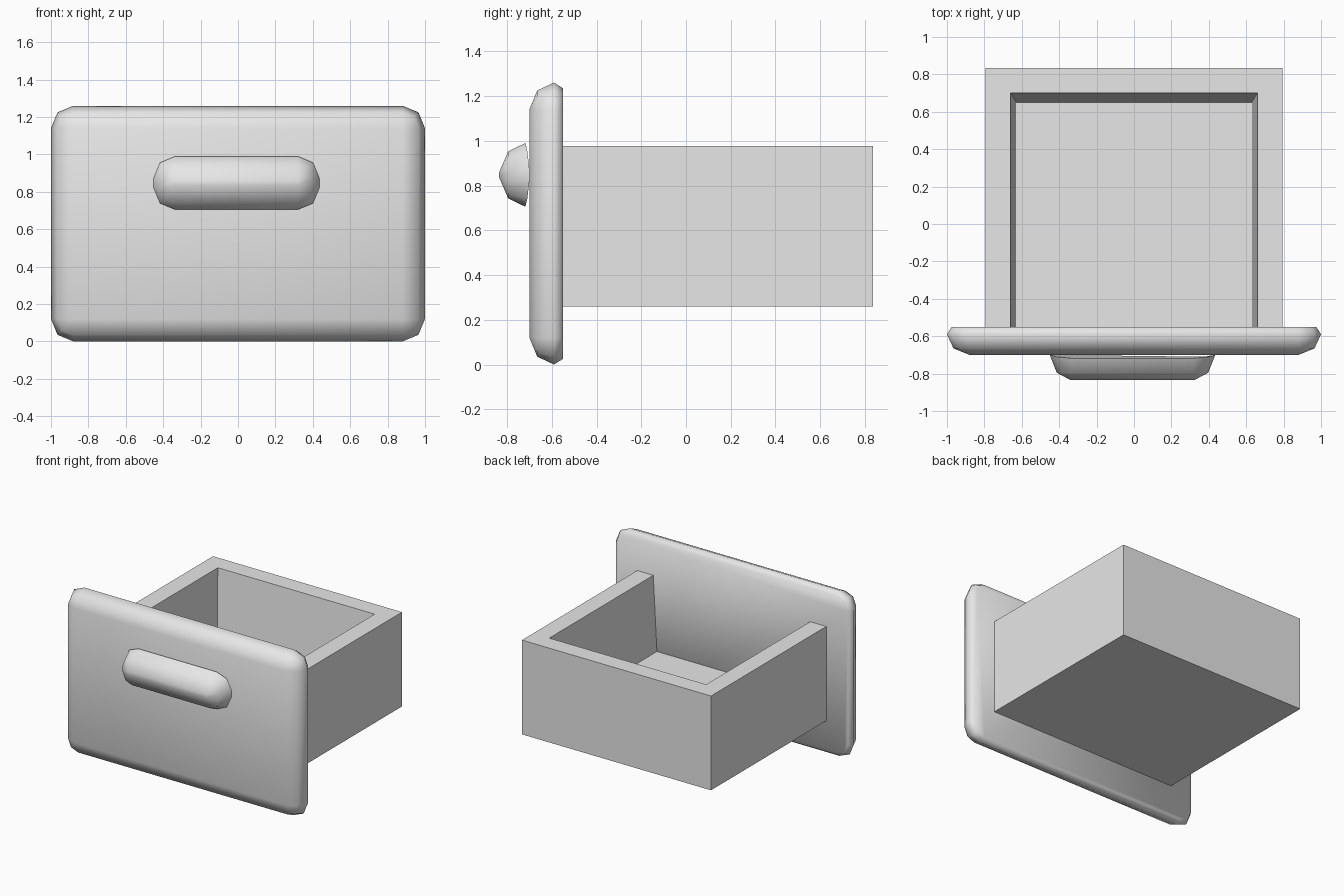
import bpy
import bmesh
import math

cube = bpy.data.objects.get("Cube")
if cube:
    bpy.data.objects.remove(cube, do_unlink=True)

# One plain grey for everything
grey = bpy.data.materials.new("plain_grey")
grey.use_nodes = True
grey.diffuse_color = (0.8, 0.8, 0.8, 1)
grey.node_tree.nodes["Principled BSDF"].inputs["Base Color"].default_value = (0.8, 0.8, 0.8, 1)


def rounded_rect(half_x, half_z, radius, cx, cz, segments=2):
    """Outline in x and z, counter-clockwise, with rounded corners."""
    points = []
    for quarter, (sx, sz) in enumerate([(1, 1), (-1, 1), (-1, -1), (1, -1)]):
        for i in range(segments + 1):
            a = math.pi / 2 * (quarter + i / segments)
            points.append((cx + sx * (half_x - radius) + radius * math.cos(a),
                           cz + sz * (half_z - radius) + radius * math.sin(a)))
    return points


def loft(name, rings, smooth_angle=None):
    """Skin a list of equal 3D rings and cap both ends."""
    bm = bmesh.new()
    loops = [[bm.verts.new(p) for p in ring] for ring in rings]
    count = len(rings[0])
    for a, b in zip(loops, loops[1:]):
        for i in range(count):
            j = (i + 1) % count
            bm.faces.new((a[i], a[j], b[j], b[i]))
    bm.faces.new(loops[0])
    bm.faces.new(loops[-1])
    bmesh.ops.remove_doubles(bm, verts=bm.verts, dist=0.0005)
    bmesh.ops.recalc_face_normals(bm, faces=bm.faces)
    mesh = bpy.data.meshes.new(name)
    bm.to_mesh(mesh)
    bm.free()
    mesh.materials.append(grey)
    obj = bpy.data.objects.new(name, mesh)
    bpy.context.collection.objects.link(obj)
    bpy.ops.object.select_all(action="DESELECT")
    obj.select_set(True)
    bpy.context.view_layer.objects.active = obj
    if smooth_angle:
        bpy.ops.object.shade_smooth_by_angle(angle=math.radians(smooth_angle))
    return obj


def rect_ring(half_x, y0, y1, z):
    return [(-half_x, y0, z), (half_x, y0, z), (half_x, y1, z), (-half_x, y1, z)]


# Front panel: rounded slab, broad bevel in front and a small one behind
panel_steps = [(-0.70, 0.12), (-0.665, 0.035), (-0.59, 0.0), (-0.55, 0.025)]
loft("front_panel",
     [[(x, y, z) for x, z in rounded_rect(1 - d, 0.63 - d, 0.12 - d, 0, 0.63)]
      for y, d in panel_steps], 62)

# Handle: domed pill whose ends curve back to touch the panel
handle_steps = [(-0.835, 0.33, 0.012, 0.0),
                (-0.795, 0.405, 0.105, 0.078),
                (-0.718, 0.4425, 0.1425, 0.115)]
rings = [[(x, y, z) for x, z in rounded_rect(hx, hz, r, -0.008, 0.8475)]
         for y, hx, hz, r in handle_steps]
rings[-1] = [(x, y + 0.018 * max(0, (abs(x + 0.008) - 0.38) / 0.0625), z)
             for x, y, z in rings[-1]]
loft("handle", rings, 62)

# Drawer box with a tapered hollow that opens onto the panel
box = loft("drawer_box", [rect_ring(0.795, -0.55, 0.835, z) for z in (0.26, 0.977)])
cutter = loft("hollow_cutter", [rect_ring(0.63, -0.65, 0.65, 0.405),
                                rect_ring(0.69, -0.65, 0.75, 1.549)])
cutter.hide_render = True
hollow = box.modifiers.new("hollow", "BOOLEAN")
hollow.operation = "DIFFERENCE"
hollow.solver = "EXACT"
hollow.object = cutter
bpy.context.view_layer.objects.active = box
bpy.ops.object.modifier_apply(modifier=hollow.name)
bpy.data.objects.remove(cutter, do_unlink=True)
